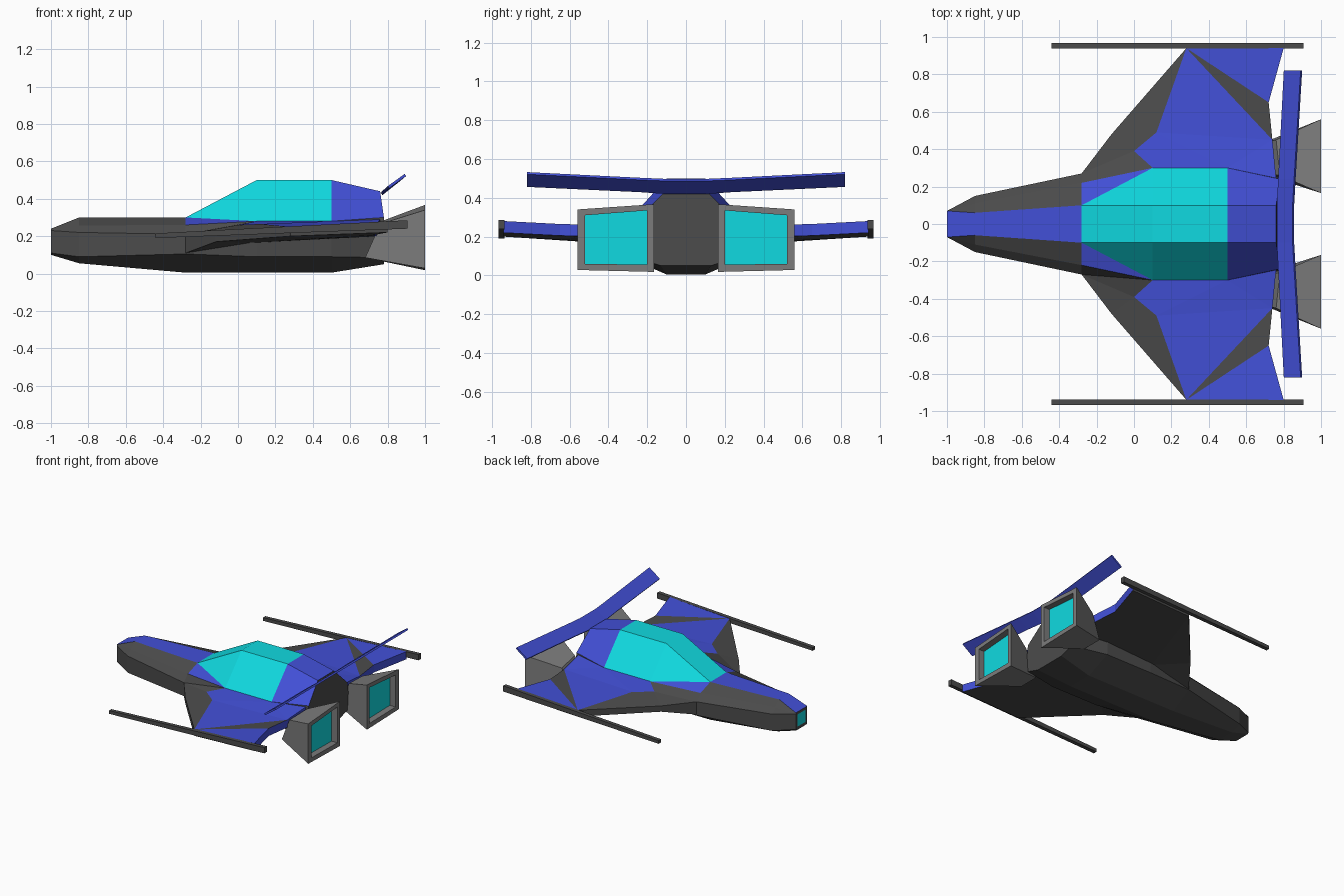
import bpy, bmesh

if "Cube" in bpy.data.objects:
    bpy.data.objects.remove(bpy.data.objects["Cube"])


def colour(name, rgb):
    m = bpy.data.materials.new(name)
    m.diffuse_color = (*rgb, 1)
    m.use_nodes = True
    m.node_tree.nodes["Principled BSDF"].inputs["Base Color"].default_value = m.diffuse_color
    return m


DARK = colour("dark_grey", (0.07, 0.07, 0.07))
BLUE = colour("blue", (0.055, 0.08, 0.68))
CYAN = colour("cyan", (0.005, 0.7, 0.75))
METAL = colour("metal", (0.2, 0.2, 0.2))
MATS = [DARK, BLUE, CYAN, METAL]


def build(name, verts, faces, mirror=False):
    """faces is a list of (vertex indices, material index)."""
    bm = bmesh.new()
    vs = [bm.verts.new(v) for v in verts]
    for idx, mat in faces:
        bm.faces.new([vs[i] for i in idx]).material_index = mat
    bmesh.ops.recalc_face_normals(bm, faces=bm.faces)
    me = bpy.data.meshes.new(name)
    bm.to_mesh(me)
    bm.free()
    for m in MATS:
        me.materials.append(m)
    ob = bpy.data.objects.new(name, me)
    bpy.context.collection.objects.link(ob)
    if mirror:
        mod = ob.modifiers.new("mirror", "MIRROR")
        mod.use_axis = (False, True, False)
    return ob


# Fuselage: half sections (y, z) from top edge, shoulder, sides, to belly edge
stations = [
    (-1.00, [(.07, .24), (.07, .235), (.07, .23), (.07, .11), (.065, .10)]),
    (-0.85, [(.06, .30), (.11, .257), (.15, .22), (.15, .09), (.07, .055)]),
    (-0.28, [(.10, .30), (.22, .26), (.27, .21), (.27, .105), (.10, .005)]),
    (0.10, [(.10, .50), (.30, .28), (.31, .22), (.30, .09), (.10, .005)]),
    (0.50, [(.10, .50), (.30, .28), (.31, .22), (.30, .09), (.10, .005)]),
    (0.76, [(.10, .44), (.24, .30), (.25, .22), (.24, .085), (.13, .05)]),
]
verts, faces = [], []
for x, half in stations:
    ring = half + [(-y, z) for y, z in reversed(half)]
    verts += [(x + (.02 if x == .76 and z < .4 else 0), y, z) for y, z in ring]
for s in range(5):
    for k in range(10):
        a, b = s * 10 + k, s * 10 + (k + 1) % 10
        c, d = b + 10, a + 10
        if s == 2 and k == 0:       # windscreen corner, left
            faces += [((a, b, c), 1), ((a, c, d), 2)]
        elif s == 2 and k == 8:     # windscreen corner, right
            faces += [((a, b, d), 1), ((b, c, d), 2)]
        elif k == 9:                # top strip
            faces.append(((a, b, c, d), 2 if s in (2, 3) else 1))
        elif k in (0, 8):           # canopy sides
            faces.append(((a, b, c, d), (0, 0, 0, 2, 1)[s]))
        else:
            faces.append(((a, b, c, d), 0))
faces += [(tuple(range(10)), 0), (tuple(range(50, 60)), 0)]
build("fuselage", verts, faces)

# Nose light
build("nose_light", [(-1.001, y, z) for y, z in
                     [(-.05, .125), (.05, .125), (.05, .22), (-.05, .22)]],
      [((0, 1, 2, 3), 2)])

# Wing: outline (x, y, top z, bottom z), then inner points of the upper panels
outline = [(-.28, .27, .21, .11), (-.12, .48, .215, .17), (.28, .94, .25, .20),
           (.80, .94, .28, .22), (.72, .65, .265, .205), (.74, .45, .26, .20),
           (.76, .24, .29, .20)]
n = len(outline)
verts = [(x, y, t) for x, y, t, b in outline] + [(x, y, b) for x, y, t, b in outline]
verts += [(-.28, .22, .26), (0, .39, .26), (.12, .49, .265), (.10, .30, .28),
          (.50, .30, .28), (.08, .29, .165)]
faces = [((0, 8 + 6, 17, 15), 0), ((0, 1, 15), 0), ((1, 2, 16, 15), 0),
         ((15, 16, 18, 17), 1), ((16, 2, 5), 1), ((16, 5, 18), 1),
         ((18, 5, 6), 1), ((2, 4, 5), 0), ((2, 3, 4), 1)]
faces += [((i, i + 1, i + 1 + n, i + n), 1 if i > 2 else 0) for i in range(n - 1)]
faces += [((19, i + n, i + 1 + n), 0) for i in range(n - 1)]
build("wing", verts, faces, True)

BOX = [(0, 1, 2, 3), (4, 5, 6, 7)] + [(i, (i + 1) % 4, (i + 1) % 4 + 4, i + 4) for i in range(4)]

# Wing tip rails, rising towards the rear
verts = [(x, y, z) for x, lo, hi in ((-.44, .19, .215), (.905, .24, .285))
         for y, z in ((.937, lo), (.967, lo), (.967, hi), (.937, hi))]
build("tip_rail", verts, [(f, 0) for f in BOX], True)

# Engines: flared housing with a recessed glowing exhaust
rings = [[(.68, .27, .085), (.68, .43, .085), (.76, .45, .265), (.78, .26, .285)],
         [(1, .165, .018), (1, .56, .028), (1, .56, .34), (1, .165, .367)],
         [(1, .20, .055), (1, .52, .06), (1, .52, .31), (1, .20, .335)],
         [(.95, .20, .055), (.95, .52, .06), (.95, .52, .31), (.95, .20, .335)]]
faces = [((0, 1, 2, 3), 3), ((12, 13, 14, 15), 2)]
for r in range(3):
    faces += [((r * 4 + i, r * 4 + (i + 1) % 4, r * 4 + (i + 1) % 4 + 4, r * 4 + i + 4), 3)
              for i in range(4)]
build("engine", [v for r in rings for v in r], faces, True)

# Rear spoiler: lower and upper edge swept across the span
half = [(.82, .805, .462, .895, .527), (.24, .775, .435, .86, .498), (.10, .768, .425, .852, .492)]
span = half + [(-y, *rest) for y, *rest in reversed(half)]
verts = [p for y, x0, z0, x1, z1 in span for p in ((x0, y, z0), (x1, y, z1))]
spoiler = build("spoiler", verts, [((2 * i, 2 * i + 1, 2 * i + 3, 2 * i + 2), 1) for i in range(5)])
mod = spoiler.modifiers.new("thickness", "SOLIDIFY")
mod.thickness = 0.014
mod.offset = 0
